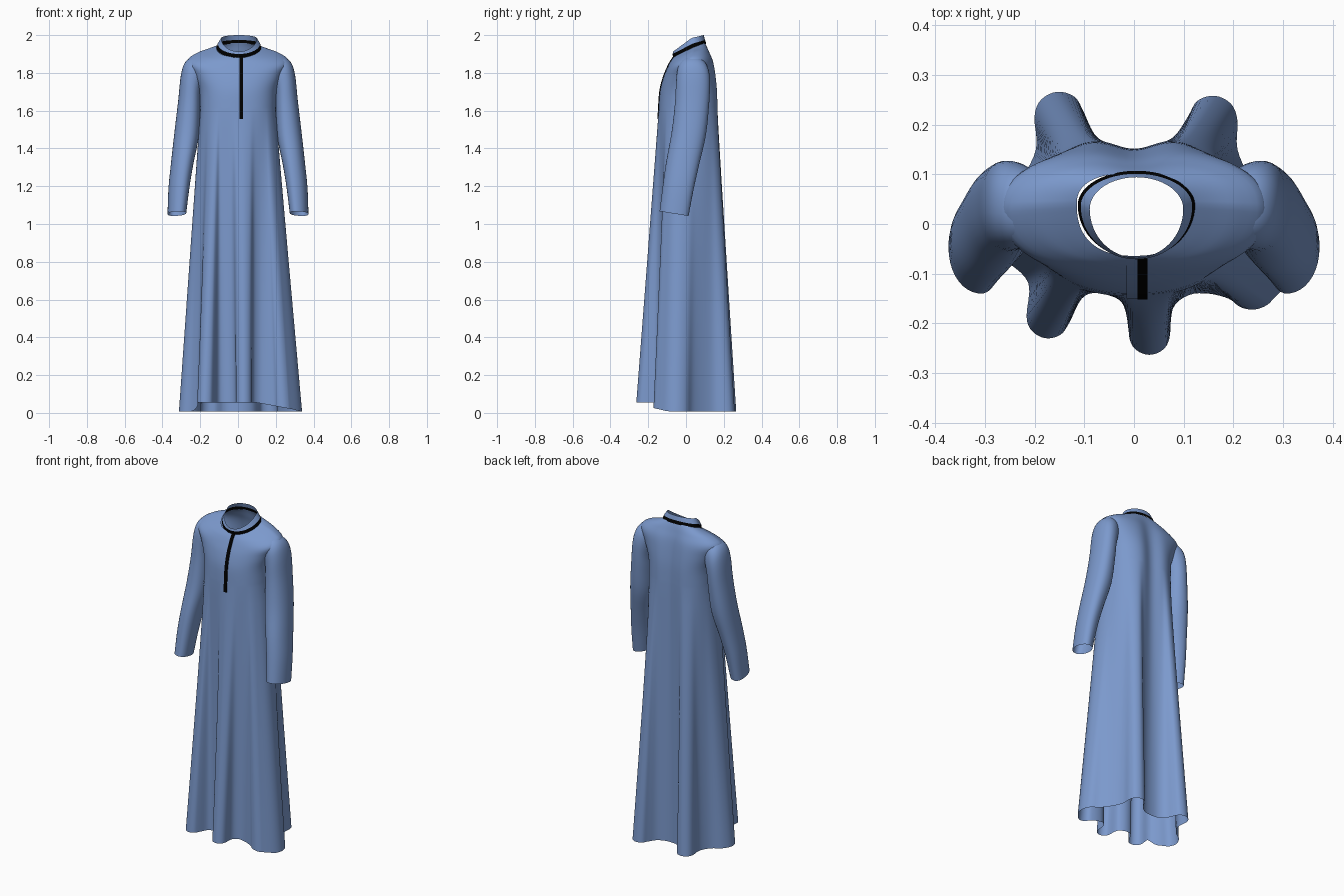
import bpy, math
from mathutils import Vector

if "Cube" in bpy.data.objects:
    bpy.data.objects.remove(bpy.data.objects["Cube"])


def material(name, colour):
    m = bpy.data.materials.new(name)
    m.use_nodes = True
    m.diffuse_color = colour
    bsdf = m.node_tree.nodes["Principled BSDF"]
    bsdf.inputs["Base Color"].default_value = colour
    bsdf.inputs["Roughness"].default_value = 0.8
    return m


BLUE = material("cloth blue", (0.2, 0.32, 0.61, 1))
BLACK = material("trim black", (0.0, 0.0, 0.0, 1))


def smooth_path(pts, steps, closed=False):
    """Catmull-Rom interpolation of tuples of any length."""
    n, out = len(pts), []
    pick = (lambda i: pts[i % n]) if closed else (lambda i: pts[max(0, min(n - 1, i))])
    for i in range(n if closed else n - 1):
        p = [pick(i + k) for k in (-1, 0, 1, 2)]
        for s in range(steps):
            t = s / steps
            out.append(tuple(
                b + 0.5 * t * (c - a + t * (2 * a - 5 * b + 4 * c - d + t * (3 * (b - c) + d - a)))
                for a, b, c, d in zip(*p)))
    if not closed:
        out.append(tuple(pts[-1]))
    return out


def loft(name, rows, mat, closed=True, angle=60):
    n = len(rows[0])
    verts = [v for r in rows for v in r]
    faces = [(i * n + j, i * n + (j + 1) % n, (i + 1) * n + (j + 1) % n, (i + 1) * n + j)
             for i in range(len(rows) - 1) for j in range(n if closed else n - 1)]
    mesh = bpy.data.meshes.new(name)
    mesh.from_pydata(verts, [], faces)
    mesh.materials.append(mat)
    ob = bpy.data.objects.new(name, mesh)
    bpy.context.collection.objects.link(ob)
    bpy.ops.object.select_all(action='DESELECT')
    ob.select_set(True)
    bpy.context.view_layer.objects.active = ob
    bpy.ops.object.shade_smooth_by_angle(angle=math.radians(angle))


def power_of(v, p):
    return math.copysign(abs(v) ** p, v)


def tilted_ring(spec, angles, power=1.0, groove=0.0, cx=0.0):
    """Ring from half width, side z, side y, front y, front z, back y, back z."""
    hx, zs, yc, yf, zf, yb, zb = spec
    ring = []
    for a in angles:
        x = cx + hx * power_of(math.cos(a), power)
        s = power_of(math.sin(a), power)
        y_end, z_end = (yf, zf) if s < 0 else (yb, zb)
        y = yc + (y_end - yc) * abs(s)
        if s > 0:
            y -= groove * max(0, yb - .1) * math.exp(-(x / .06) ** 2)
        ring.append(Vector((x, y, zs + (z_end - zs) * abs(s))))
    return ring


def fold(cx, cy, r, a0, a1):
    """Rounded fold of the hem."""
    steps = [math.radians(a0 + (a1 - a0) * k / 4) for k in range(5)]
    return [(cx + r * math.cos(a), cy + r * math.sin(a)) for a in steps]


# Wavy hem outline, counterclockwise from the front centre fold
hem_points = (
    fold(.031, -.222, .041, -170, -10) + [(.078, -.17), (.11, -.143), (.15, -.14), (.19, -.15)]
    + fold(.237, -.118, .054, -120, -40) + [(.325, -.1), (.339, -.05), (.322, 0), (.275, .035), (.235, .09), (.208, .15)]
    + fold(.158, .208, .05, 0, 170) + [(.082, .177), (.045, .156), (0, .15), (-.045, .156), (-.08, .18)]
    + fold(-.15, .216, .05, 10, 180) + [(-.197, .15), (-.23, .09), (-.285, .05), (-.312, 0),
                                        (-.3, -.05), (-.25, -.08), (-.212, -.12)]
    + fold(-.172, -.186, .044, 180, 345) + [(-.105, -.15), (-.075, -.138), (-.04, -.145), (-.014, -.17)])
hem = []
for x, y in smooth_path(hem_points, 4, True):
    t = max(0, min(1, (-y - .08) / .06))
    rise = .046 * (1 - max(0, min(1, (x - .1) / .25)))
    hem.append(Vector((x, y, .008 + rise * t * t * (3 - 2 * t))))
N = len(hem)

# Angle of each fold line around the body, evened out so that lines never cross
angles = [math.atan2(p.y / .26, p.x / .33) for p in hem]
for i in range(1, N):
    while angles[i] < angles[i - 1] - math.pi:
        angles[i] += 2 * math.pi
for _ in range(3):
    angles = [sum(angles[(i + k) % N] + 2 * math.pi * ((i + k) // N) for k in range(-5, 6)) / 11
              for i in range(N)]

# Body: straight flared folds below the chest, rounded shoulders above
upper_specs = smooth_path([
    (.2, 1.6, .01, -.145, 1.6, .18, 1.6),
    (.206, 1.71, .015, -.138, 1.7, .175, 1.71),
    (.238, 1.8, .025, -.12, 1.775, .162, 1.8),
    (.266, 1.866, .03, -.1, 1.825, .147, 1.865),
    (.218, 1.905, .035, -.085, 1.856, .128, 1.91),
    (.16, 1.925, .038, -.074, 1.873, .115, 1.938),
    (.115, 1.938, .04, -.064, 1.885, .103, 1.958)], 4)
upper = [tilted_ring(s, angles, .83, .36) for s in upper_specs]
skirt = [[h.lerp(c, k / 16) for h, c in zip(hem, upper[0])] for k in range(16)]
loft("robe_body", skirt + upper, BLUE)

# Sleeves: outer x, outer z, inner x, inner z, centre y, half depth
sleeve_specs = smooth_path([
    (.18, 1.88, .18, 1.78, .035, .05),
    (.235, 1.886, .185, 1.75, .035, .075),
    (.279, 1.857, .19, 1.725, .037, .086),
    (.302, 1.79, .198, 1.68, .037, .09),
    (.317, 1.65, .2, 1.6, .031, .09),
    (.336, 1.49, .208, 1.46, .014, .09),
    (.355, 1.32, .236, 1.32, -.018, .085),
    (.368, 1.19, .256, 1.2, -.041, .079),
    (.373, 1.052, .274, 1.058, -.063, .074)], 4)
for side, sx in (("left", 1), ("right", -1)):
    rows = []
    for k, (xo, zo, xi, zi, yc, ry) in enumerate(sleeve_specs):
        along = k / (len(sleeve_specs) - 1)
        ring = []
        for j in range(32):
            a = -sx * 2 * math.pi * j / 32
            c, s = power_of(math.cos(a), .9), power_of(math.sin(a), .9)
            x = (xo + xi) / 2 + (xo - xi) / 2 * c
            z = (zo + zi) / 2 + (zo - zi) / 2 * c - .16 * along * ry * s
            ring.append(Vector((sx * x, yc + ry * s + .018 * along * c, z)))
        rows.append(ring)
    loft(side + "_sleeve", rows, BLUE)

# Standing collar with a black band around its base
even = [2 * math.pi * j / 64 for j in range(64)]
BASE = (.118, 1.934, .038, -.069, 1.879, .107, 1.955)
BAND = (.112, 1.955, .036, -.071, 1.9, .101, 1.974)
TOP = (.094, 1.985, .03, -.068, 1.913, .094, 2.0)
middle = tuple((a + b) / 2 for a, b in zip(BAND, TOP))
loft("collar_trim", [tilted_ring(s, even, cx=.005) for s in (BASE, BAND)], BLACK)
loft("collar", [tilted_ring(s, even, cx=.005) for s in (BAND, middle, TOP)], BLUE)

# Placket strips laid over the front of the chest
front = min(range(N), key=lambda i: abs(upper[0][i].x - .012) + (upper[0][i].y > 0))
spine = [(r[front].z, r[front].y) for r in skirt + upper]


def chest_y(z):
    for (z0, y0), (z1, y1) in zip(spine, spine[1:]):
        if z0 <= z <= z1:
            return y0 + (y1 - y0) * (z - z0) / (z1 - z0)
    return spine[-1][1]


def strip(name, x0, x1, z0, z1, lift, mat):
    rows = []
    for k in range(25):
        z = z0 + (z1 - z0) * k / 24
        y = chest_y(z)
        rows.append([Vector((x0, y + .004, z)), Vector((x0, y - lift, z)),
                     Vector((x1, y - lift, z)), Vector((x1, y + .004, z))])
    loft(name, rows, mat, closed=False, angle=30)


strip("placket_trim", .007, .027, 1.555, 1.888, .004, BLACK)
strip("placket_underlap", -.015, .007, 1.555, 1.885, .002, BLUE)
